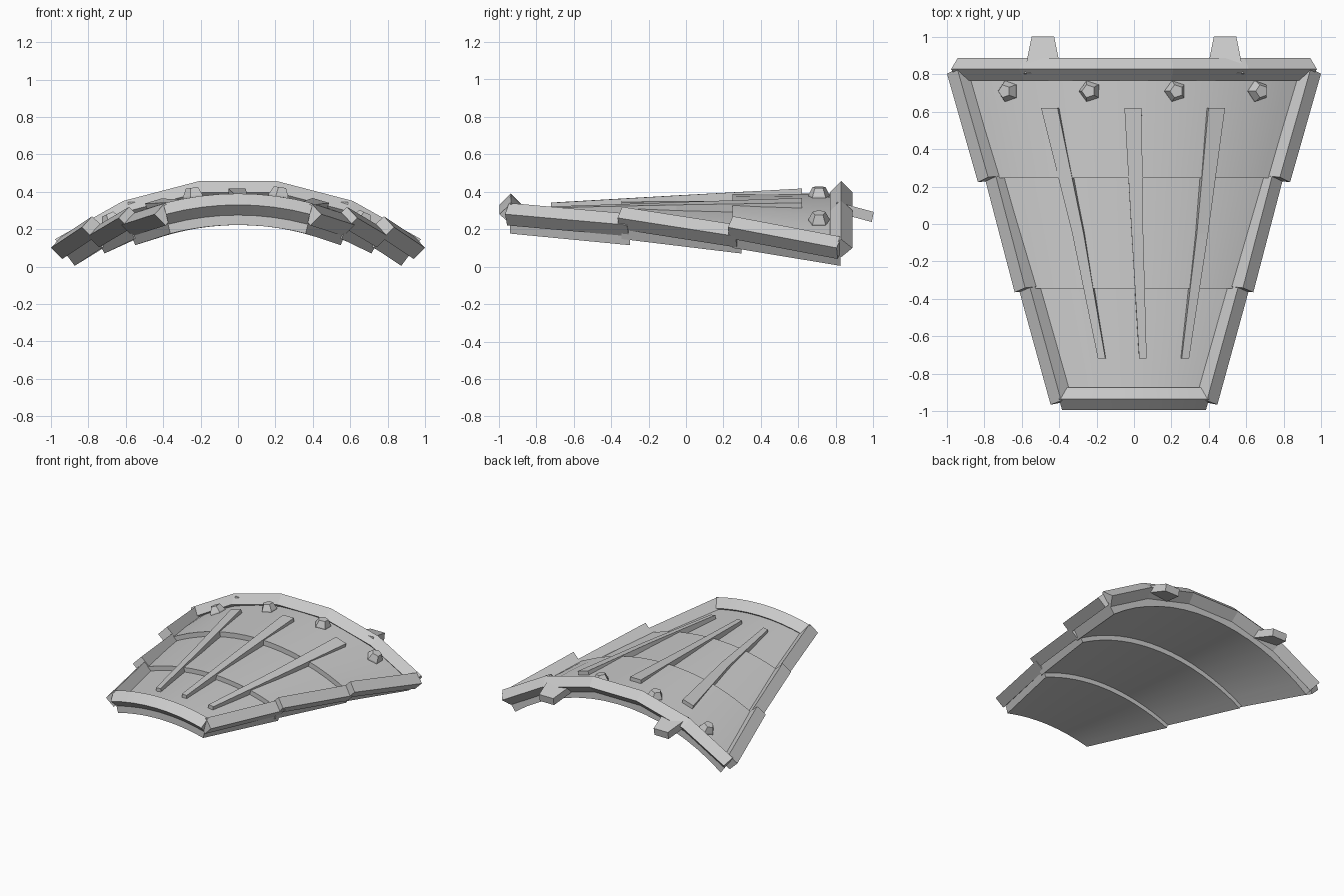
import bpy, bmesh
from math import sin, cos, asin, pi, radians
from mathutils import Vector, Matrix

cube = bpy.data.objects.get("Cube")
if cube:
    bpy.data.objects.remove(cube, do_unlink=True)

grey = bpy.data.materials.new("plain grey")
grey.use_nodes = True
grey.diffuse_color = (0.6, 0.6, 0.6, 1)
grey.node_tree.nodes["Principled BSDF"].inputs["Base Color"].default_value = (0.6, 0.6, 0.6, 1)

R = 1.55       # radius of the plate curvature
THICK = 0.095  # plate thickness


def loft(name, rings, smooth=False):
    """Join equal closed rings of points into a capped solid."""
    bm = bmesh.new()
    loops = [[bm.verts.new(p) for p in ring] for ring in rings]
    n = len(loops[0])
    for a, b in zip(loops, loops[1:]):
        for i in range(n):
            j = (i + 1) % n
            bm.faces.new((a[i], a[j], b[j], b[i]))
    bm.faces.new(loops[0])
    bm.faces.new(loops[-1])
    bmesh.ops.recalc_face_normals(bm, faces=bm.faces)
    mesh = bpy.data.meshes.new(name)
    bm.to_mesh(mesh)
    bm.free()
    mesh.materials.append(grey)
    obj = bpy.data.objects.new(name, mesh)
    bpy.context.collection.objects.link(obj)
    if smooth:
        bpy.ops.object.select_all(action='DESELECT')
        obj.select_set(True)
        bpy.context.view_layer.objects.active = obj
        bpy.ops.object.shade_smooth_by_angle(angle=radians(30))
    return obj


def on_arc(x, y, apex, lift=0.0, radius=R):
    """Point above x on an arch with the given crown height, raised along its normal."""
    a = asin(x / radius)
    return Vector(((radius + lift) * sin(a), y, apex - radius + (radius + lift) * cos(a)))


def diamond(centre, side, up, r=0.06):
    return [centre + up * r, centre + side * r, centre - up * r, centre - side * r]


def arched_trim(name, y, half, apex, radius, segments, smooth):
    """Diamond bar bent along an arch across the width."""
    limit = asin(half / radius)
    rings = []
    for i in range(segments + 1):
        a = limit * (2 * i / segments - 1)
        up = Vector((sin(a), 0, cos(a)))
        centre = Vector((0, y, apex - radius)) + up * radius
        rings.append(diamond(centre, Vector((0, 1, 0)), up))
    loft(name, rings, smooth)


# Three overlapping curved plates: y start, y end, half widths, crown height
plates = {
    "front_plate": (-0.94, -0.30, 0.385, 0.585, 0.317),
    "middle_plate": (-0.345, 0.295, 0.59, 0.76, 0.352),
    "rear_plate": (0.247, 0.825, 0.775, 0.93, 0.39),
}
SEG = 16
for name, (y0, y1, w0, w1, apex) in plates.items():
    rings = []
    for y, w in ((y0, w0), (y1, w1)):
        xs = [R * sin(asin(w / R) * (2 * i / SEG - 1)) for i in range(SEG + 1)]
        rings.append([on_arc(x, y, apex) for x in xs] +
                     [on_arc(x, y, apex, -THICK) for x in reversed(xs)])
    loft(name, rings, True)

# Diamond bars along the slanted sides
side_trims = {
    "front": ((0.388, -0.95, 0.28), (0.567, -0.30, 0.222)),
    "middle": ((0.58, -0.35, 0.26), (0.745, 0.28, 0.162)),
    "rear": ((0.777, 0.24, 0.21), (0.942, 0.82, 0.10)),
}
for part, ends in side_trims.items():
    for label, s in (("left", 1), ("right", -1)):
        a, b = (Vector((s * x, y, z)) for x, y, z in ends)
        side = (b - a).cross(Vector((0, 0, 1))).normalized()
        up = side.cross(b - a).normalized()
        loft(f"{part}_side_trim_{label}", [diamond(a, side, up), diamond(b, side, up)])

# Front and rear edge bars
arched_trim("front_trim", -0.935, 0.385, 0.33, 1.5, 8, True)
arched_trim("rear_trim", 0.828, 0.942, 0.41, 1.58, 5, False)

# Three raised ribs that widen toward the rear: x at front, middle, rear
ribs = {
    "right_rib": (-0.17, -0.295, -0.445),
    "centre_rib": (0.047, 0.018, -0.005),
    "left_rib": (0.27, 0.36, 0.435),
}
stations = ((-0.72, 0.02, 0.315), (-0.05, 0.031, 0.353), (0.62, 0.046, 0.39))
for name, xs in ribs.items():
    rings = []
    for x, (y, half, apex) in zip(xs, stations):
        out = Vector((x / R, 0, (1 - (x / R) ** 2) ** 0.5))
        across = Vector((out.z, 0, -out.x)) * half
        base = on_arc(x, y, apex, -0.02)
        top = on_arc(x, y, apex, 0.027)
        rings.append([base - across, base + across, top + across, top - across])
    loft(name, rings)

# Row of five-sided studs
for k, x in enumerate((-0.67, -0.235, 0.22, 0.66)):
    tilt = Matrix.Rotation(asin(x / R), 3, 'Y')
    foot = on_arc(x, 0.71, 0.385)
    rings = []
    for r, h in ((0.06, -0.01), (0.058, 0.012), (0.036, 0.055)):
        rings.append([foot + tilt @ Vector((-r * cos(2 * pi * i / 5), r * sin(2 * pi * i / 5), h))
                      for i in range(5)])
    loft(f"stud_{k + 1}", rings)

# Two tapered tabs behind the rear bar
for label, s in (("left", 1), ("right", -1)):
    rings = []
    for y, half, z in ((0.80, 0.1, 0.318), (0.997, 0.06, 0.265)):
        rings.append([(s * 0.487 + i * half, y + j * 0.005, z + j * 0.027)
                      for i, j in ((-1, -1), (1, -1), (1, 1), (-1, 1))])
    loft(f"rear_tab_{label}", rings)
